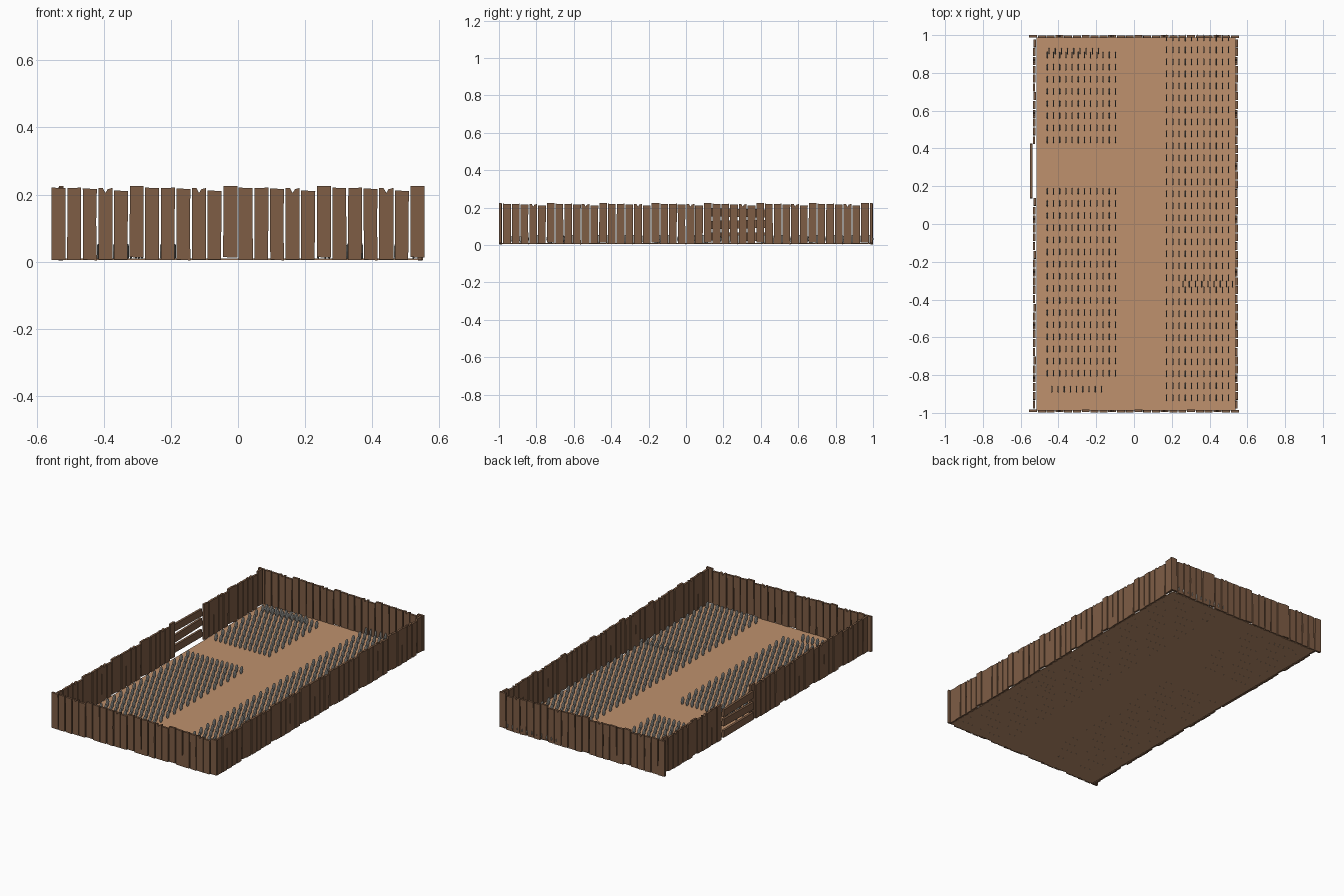
import bpy, bmesh, math
from mathutils import Matrix, Vector

if "Cube" in bpy.data.objects:
    bpy.data.objects.remove(bpy.data.objects["Cube"])


def material(name, rgb):
    m = bpy.data.materials.new(name)
    m.diffuse_color = (*rgb, 1)
    m.use_nodes = True
    m.node_tree.nodes["Principled BSDF"].inputs["Base Color"].default_value = m.diffuse_color
    return m


WOOD = material("fence_brown", (0.21, 0.110, 0.060))
SOIL = material("ground_tan", (0.52, 0.285, 0.153))
STONE = material("stone_grey", (0.32, 0.32, 0.30))


def finish(bm, name, mat):
    bmesh.ops.recalc_face_normals(bm, faces=bm.faces[:])
    me = bpy.data.meshes.new(name)
    bm.to_mesh(me)
    bm.free()
    me.materials.append(mat)
    ob = bpy.data.objects.new(name, me)
    bpy.context.collection.objects.link(ob)
    return ob


def prism(bm, outline, thick, matrix):
    """Extrude an outline in local x/z through a thickness in local y."""
    rings = [[bm.verts.new(matrix @ Vector((x, y, z))) for x, z in outline]
             for y in (-thick / 2, thick / 2)]
    for ring in rings:
        bm.faces.new(ring)
    n = len(outline)
    for k in range(n):
        j = (k + 1) % n
        bm.faces.new((rings[0][k], rings[0][j], rings[1][j], rings[1][k]))


# Six plank outlines make one repeating fence panel
W = 0.021
PLANKS = [
    [(-W, .006), (W, .005), (W - .001, .219), (-W, .221)],
    [(-W, .006), (W - .001, .006), (W, .221), (-W + .001, .219)],
    [(-W + .001, .007), (W, .004), (W - .002, .12), (W, .217), (-W, .218)],
    [(-W, .007), (W, .006), (W, .22), (.007, .216), (0, .205), (-.008, .22), (-W, .219)],
    [(-W, .007), (W - .002, .007), (W, .211), (-W, .212)],
    [(-W, .014), (W, .012), (W, .226), (-W + .001, .225)],
]


def fence(name, center, angle, panels, length, skip=()):
    bm = bmesh.new()
    base = Matrix.Translation(center) @ Matrix.Rotation(angle, 4, 'Z')
    pitch = length / (panels * 6)
    for i in range(panels * 6):
        if i // 6 in skip:
            continue
        x = -length / 2 + pitch * (i + .5)
        y = (.0015, -.001, 0, .001, -.001, -.0015)[i % 6]
        prism(bm, PLANKS[i % 6], .013, base @ Matrix.Translation((x, y, 0)))
    return finish(bm, name, WOOD)


# Four fence runs, with one panel left out for the gateway
fence("front_fence", (0, -.991, 0), 0, 4, 1.115)
fence("back_fence", (0, .992, 0), 0, 4, 1.115)
fence("right_fence", (.543, 0, 0), math.pi / 2, 7, 1.96)
fence("left_fence", (-.528, 0, 0), math.pi / 2, 7, 1.96, skip=(4,))

# Gate rails across the opening, on the outside of the fence
bm = bmesh.new()
gate = Matrix.Translation((-.544, .28, 0)) @ Matrix.Rotation(math.pi / 2, 4, 'Z')
for z, tilt in ((.045, .001), (.11, -.003), (.172, .003)):
    prism(bm, [(-.145, z - .022 + tilt), (.145, z - .022 - tilt),
               (.143, z + .022 - tilt), (-.143, z + .022 + tilt)], .014, gate)
finish(bm, "gate_rails", WOOD)

# Ground slab
bm = bmesh.new()
bmesh.ops.create_cube(bm, size=1, matrix=Matrix.Translation((.010, 0, .008))
                      @ Matrix.Diagonal((1.054, 1.975, .004, 1)))
finish(bm, "ground", SOIL)


def markers(name, x0, cols, y0, rows, pitch_y=.0642):
    """Grid of thin upright egg-shaped slabs, narrower at the foot."""
    bm = bmesh.new()
    ring = [(math.cos(a) * (.018 if math.sin(a) > -.1 else .014), math.sin(a) * .026)
            for a in (k * math.tau / 10 for k in range(10))]
    for r in range(rows):
        for c in range(cols):
            m = Matrix.Translation((x0 + c * .0328, y0 + r * pitch_y, .030))
            rim = [bm.verts.new(m @ Vector((0, y, z))) for y, z in ring]
            for side in (-1, 1):
                inner = [bm.verts.new(m @ Vector((side * .003, y * .7, z * .7)))
                         for y, z in ring]
                for k in range(10):
                    n = (k + 1) % 10
                    bm.faces.new((rim[k], rim[n], inner[n], inner[k]))
                bm.faces.new(inner)
    return finish(bm, name, STONE)


# Planted blocks and the short extra rows
markers("markers_left_back", -.459, 12, .445, 8)
markers("markers_left_front", -.459, 12, -.79, 16)
markers("markers_right", .173, 11, -.92, 31, .0635)
markers("markers_row_back", -.45, 9, .915, 1)
markers("markers_row_front", -.435, 9, -.875, 1)
markers("markers_row_right", .26, 9, -.318, 1)
